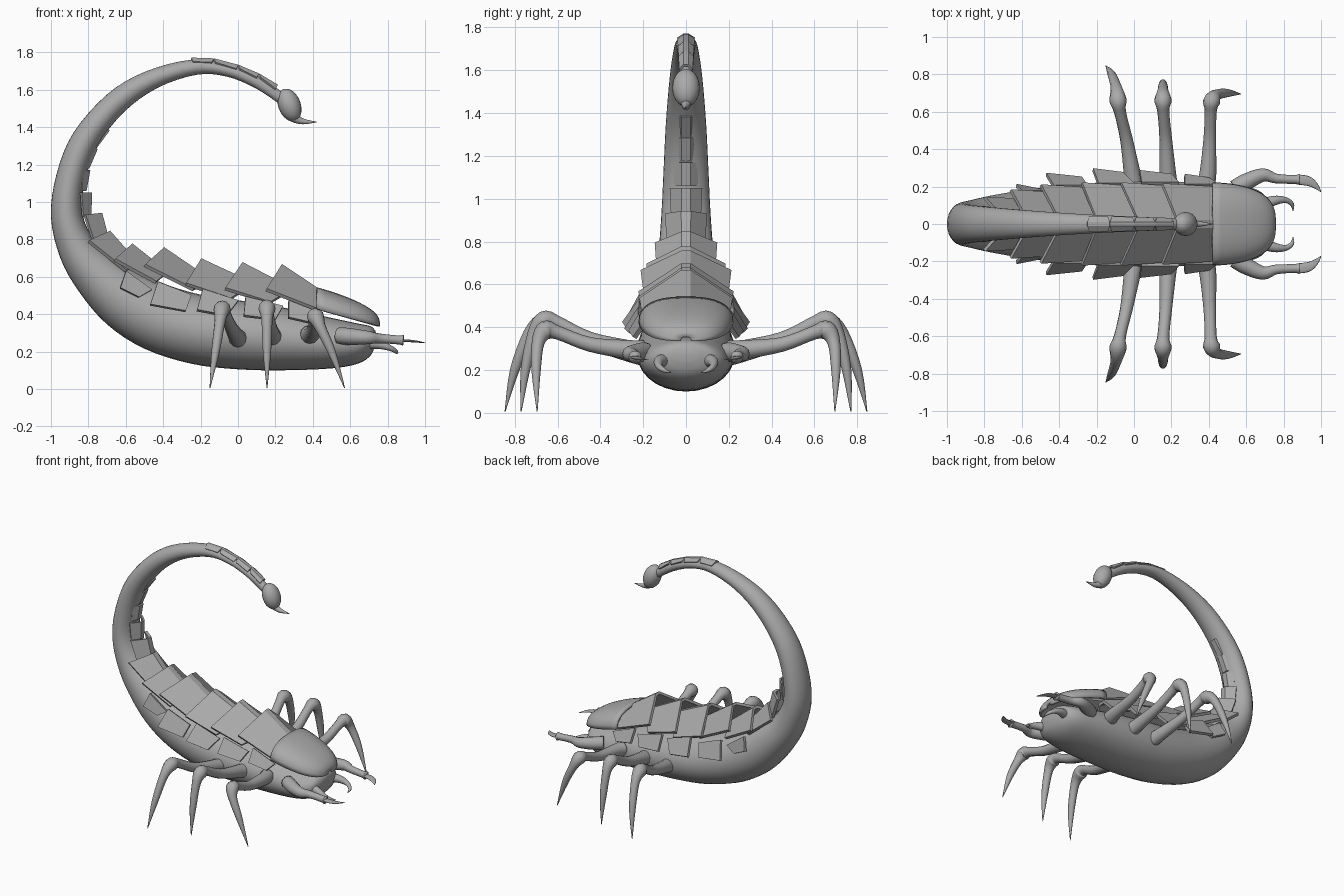
import bpy, bmesh, math
from mathutils import Vector

if "Cube" in bpy.data.objects:
    bpy.data.objects.remove(bpy.data.objects["Cube"])

grey = bpy.data.materials.new("stone grey")
grey.diffuse_color = (0.4, 0.4, 0.4, 1)
grey.use_nodes = True
grey.node_tree.nodes["Principled BSDF"].inputs["Base Color"].default_value = grey.diffuse_color


def make(name, rows, closed=True, caps=True, smooth=True, mirror=False, thick=0):
    """Loft rows of points into one object."""
    bm = bmesh.new()
    vs = [[bm.verts.new(p) for p in r] for r in rows]
    n = len(rows[0])
    for a, b in zip(vs, vs[1:]):
        for i in range(n if closed else n - 1):
            j = (i + 1) % n
            bm.faces.new((a[i], a[j], b[j], b[i]))
    if closed and caps:
        bm.faces.new(vs[0][::-1])
        bm.faces.new(vs[-1])
    bmesh.ops.recalc_face_normals(bm, faces=bm.faces)
    me = bpy.data.meshes.new(name)
    bm.to_mesh(me)
    bm.free()
    me.materials.append(grey)
    ob = bpy.data.objects.new(name, me)
    bpy.context.collection.objects.link(ob)
    for p in me.polygons:
        p.use_smooth = smooth
    if thick:
        m = ob.modifiers.new("thickness", 'SOLIDIFY')
        m.thickness = thick
        m.offset = 0
    if mirror:
        m = ob.modifiers.new("mirror", 'MIRROR')
        m.use_axis = (False, True, False)
    return ob


def spline(pts, steps):
    """Catmull-Rom through tuples of any length."""
    P = [pts[0]] + list(pts) + [pts[-1]]
    out = []
    for k in range(len(pts) - 1):
        a, b, c, d = P[k:k + 4]
        for s in range(steps):
            t = s / steps
            out.append([0.5 * (2 * q + (r - p) * t + (2 * p - 5 * q + 4 * r - u) * t * t
                               + (3 * q - p - 3 * r + u) * t ** 3) for p, q, r, u in zip(a, b, c, d)])
    return out + [list(pts[-1])]


def tube(name, pts, ref, steps=4, n=12, flat=1.0, mirror=False):
    """Tapered limb through (x, y, z, radius)."""
    path = spline(pts, steps)
    rows = []
    for i, p in enumerate(path):
        t = Vector(path[min(i + 1, len(path) - 1)][:3]) - Vector(path[max(i - 1, 0)][:3])
        u = t.cross(Vector(ref)).normalized()
        v = u.cross(t).normalized()
        r = max(p[3], 0.002)
        rows.append([Vector(p[:3]) + u * r * math.cos(2 * math.pi * k / n)
                     + v * r * flat * math.sin(2 * math.pi * k / n) for k in range(n)])
    return make(name, rows, mirror=mirror)


# body and tail: outer edge (x, z), inner edge (x, z), half width
stations = [(.735, .24, .735, .31, .06), (.71, .18, .71, .335, .14), (.64, .135, .64, .35, .19),
            (.5, .11, .5, .38, .21), (.25, .10, .27, .43, .225), (0, .105, .03, .47, .23),
            (-.25, .135, -.18, .50, .22), (-.5, .215, -.36, .55, .2), (-.7, .345, -.5, .61, .18),
            (-.85, .52, -.64, .69, .155), (-.95, .70, -.76, .79, .13), (-1, .92, -.83, .93, .115),
            (-.97, 1.15, -.82, 1.11, .105), (-.88, 1.37, -.75, 1.3, .095), (-.7, 1.575, -.61, 1.48, .08),
            (-.5, 1.695, -.43, 1.61, .065), (-.25, 1.76, -.22, 1.68, .05), (-.05, 1.735, -.06, 1.67, .042),
            (.12, 1.665, .09, 1.61, .035), (.26, 1.57, .22, 1.525, .028)]
rows = []
for ox, oz, ix, iz, w in spline(stations, 4):
    row = []
    for k in range(28):
        a = 2 * math.pi * k / 28
        c = (1 - math.cos(a)) / 2
        row.append((ox + (ix - ox) * c, w * math.sin(a), oz + (iz - oz) * c))
    rows.append(row)
make("body_and_tail", rows)

# sting bulb and sting
rows = []
for i in range(1, 16):
    a = math.pi * i / 16
    rows.append([(.275 + .062 * math.sin(a) * math.cos(b) - .018 * math.cos(a),
                  .064 * math.sin(a) * math.sin(b), 1.518 + .088 * math.cos(a))
                 for b in [2 * math.pi * k / 20 for k in range(20)]])
make("sting_bulb", rows)
tube("sting", [(.28, 0, 1.48, .045), (.305, 0, 1.448, .026), (.35, 0, 1.43, .015), (.42, 0, 1.427, .002)], (0, 1, 0))

# head shield: rounded dome, open below
rows = []
for i in range(13):
    a = math.radians(88) * i / 12
    x = .42 + .33 * math.sin(a)
    w = .213 * math.cos(a) ** .65
    base = .425 - .09 * math.sin(a)
    h = .1 * math.cos(a) ** .7 + .01
    rows.append([(x, w * math.copysign(abs(math.cos(b)) ** .8, math.cos(b)), base + h * math.sin(b) ** .8)
                 for b in [math.pi * k / 16 for k in range(17)]])
make("head_shield", rows, closed=False, thick=.018)


def plate(name, peak, corner, front, fcorner, w, ridge=.018, thick=.02):
    """Roof-shaped plate with a raised rear edge."""
    def row(c, e, hw):
        return [(e[0], -hw, e[1]), (c[0], -ridge, c[1]), (c[0], ridge, c[1]), (e[0], hw, e[1])]
    make(name, [row(front, fcorner, w * .92), row(peak, corner, w)],
         closed=False, smooth=False, thick=thick)


# back plates: rear peak, rear corner, front middle, front corner, half width
plates = [((.23, .66), (.15, .53), (.47, .50), (.43, .42), .212),
          ((.02, .67), (-.07, .535), (.29, .53), (.17, .46), .217),
          ((-.2, .69), (-.28, .56), (.08, .56), (-.04, .48), .217),
          ((-.4, .75), (-.5, .66), (-.15, .58), (-.24, .53), .207),
          ((-.57, .77), (-.66, .69), (-.38, .62), (-.44, .57), .18),
          ((-.69, .84), (-.8, .79), (-.54, .67), (-.6, .63), .14),
          ((-.735, .94), (-.82, .93), (-.69, .77), (-.77, .78), .09),
          ((-.785, 1.05), (-.84, 1.05), (-.79, .92), (-.83, .92), .072),
          ((-.795, 1.17), (-.83, 1.17), (-.815, 1.06), (-.84, 1.06), .055),
          ((-.755, 1.285), (-.78, 1.29), (-.80, 1.18), (-.83, 1.18), .045),
          ((-.69, 1.385), (-.71, 1.395), (-.76, 1.29), (-.78, 1.29), .03)]
for i, p in enumerate(plates):
    plate(f"back_plate_{i + 1}", *p, thick=.02 if i < 7 else .012)

# small scales on the end of the tail
ends = [(-.25, 1.766), (-.13, 1.762), (0, 1.728), (.11, 1.682), (.21, 1.622)]
for i, (a, b) in enumerate(zip(ends, ends[1:])):
    plate(f"tail_scale_{i + 1}", a, (a[0] + .01, a[1] - .02), b, (b[0] - .01, b[1] - .02), .04 - .003 * i,
          ridge=.01, thick=.012)

# side scales: upper rear, lower rear, lower front, upper front (x, z), body y, flared y
sides = [((-.6, .63), (-.63, .54), (-.53, .49), (-.46, .53), .17, .205),
         ((-.43, .57), (-.47, .45), (-.28, .415), (-.25, .50), .2, .265),
         ((-.19, .53), (-.22, .42), (-.06, .39), (0, .47), .21, .29),
         ((.04, .49), (.03, .39), (.2, .37), (.24, .44), .215, .28),
         ((.27, .47), (.27, .38), (.4, .35), (.45, .40), .205, .26)]
for i, (ur, lr, lf, uf, y0, y1) in enumerate(sides):
    make(f"side_scale_{i + 1}", [[(ur[0], y0, ur[1]), (uf[0], y0, uf[1])],
                                 [(lr[0], y1, lr[1]), (lf[0], y1 - .02, lf[1])]],
         closed=False, smooth=False, mirror=True, thick=.02)

# legs: hip, thigh, knee, shin, tip
legs = {"front": [(.38, .2, .29), (.395, .27, .295), (.405, .45, .32), (.41, .6, .375), (.415, .655, .385),
                  (.44, .69, .33), (.5, .7, .2), (.57, .695, .006)],
        "middle": [(.185, .2, .28), (.18, .27, .295), (.17, .45, .345), (.157, .6, .42), (.155, .66, .43),
                   (.155, .71, .37), (.155, .75, .2), (.155, .77, .006)],
        "rear": [(.0, .2, .27), (-.01, .27, .285), (-.04, .45, .335), (-.075, .6, .415), (-.085, .66, .425),
                 (-.095, .73, .37), (-.12, .8, .2), (-.15, .845, .006)]}
radii = [.05, .045, .034, .032, .046, .03, .022, .002]
for name, pts in legs.items():
    tube(name + "_legs", [p + (r,) for p, r in zip(pts, radii)], (1, 0, 0), mirror=True)

# feelers with flat blades
tube("feelers", [(.54, .19, .285, .045), (.6, .225, .28, .045), (.69, .262, .275, .036), (.76, .243, .27, .026),
                 (.86, .238, .262, .024), (.885, .238, .26, .03)], (0, 0, 1), mirror=True)
tube("feeler_blades", [(.87, .238, .26, .027), (.93, .23, .256, .026), (.97, .205, .251, .016),
                       (1.0, .172, .247, .002)], (0, 0, 1), flat=.25, mirror=True)

# curled jaws
tube("jaws", [(.68, .1, .245, .034), (.75, .125, .24, .026), (.81, .128, .22, .016), (.845, .105, .2, .011),
              (.85, .07, .188, .002)], (0, 0, 1), mirror=True)
